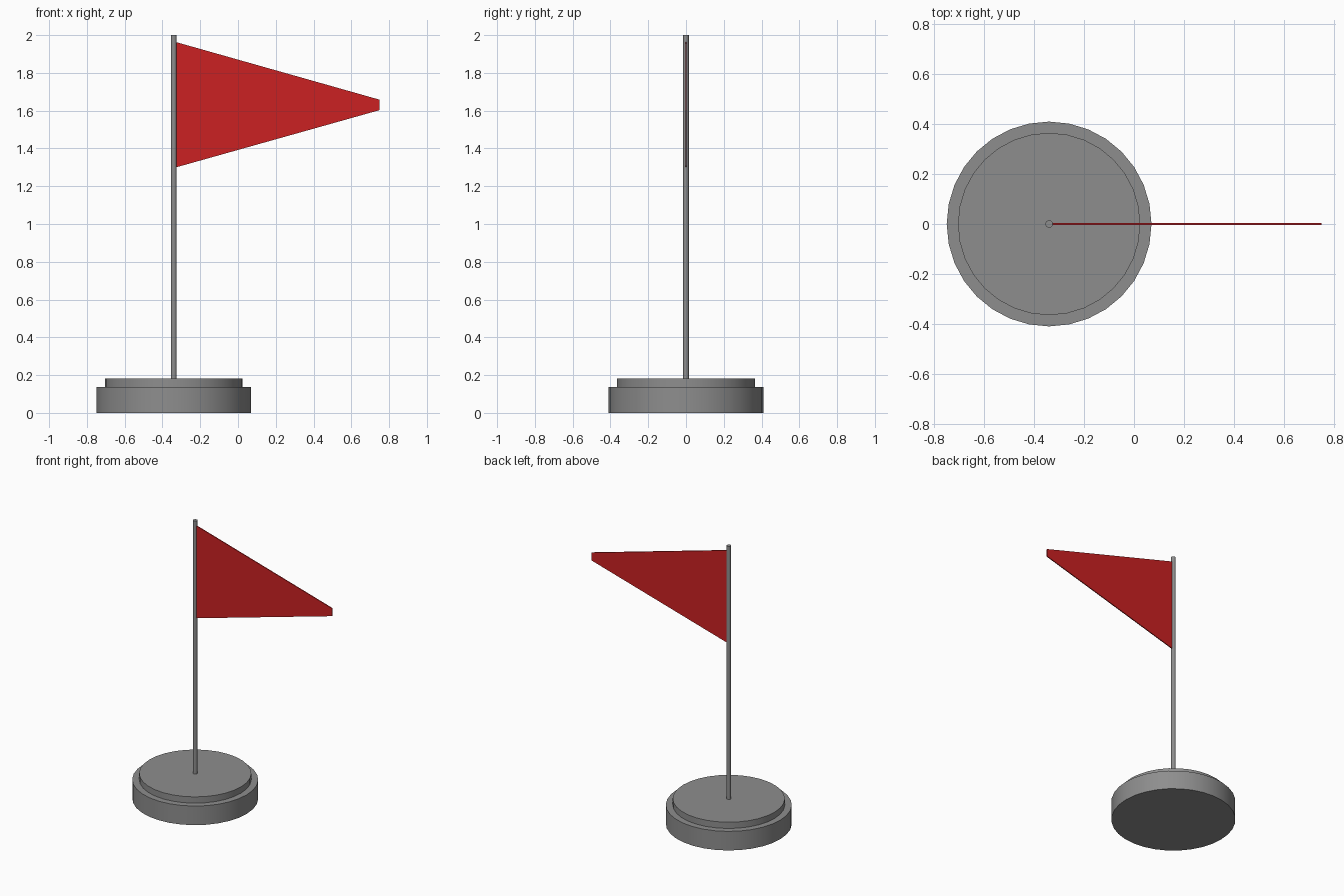
import bpy
import bmesh

if "Cube" in bpy.data.objects:
    bpy.data.objects.remove(bpy.data.objects["Cube"])

POLE_X = -0.34


def material(name, rgb):
    m = bpy.data.materials.new(name)
    m.diffuse_color = (*rgb, 1.0)
    m.use_nodes = True
    m.node_tree.nodes["Principled BSDF"].inputs["Base Color"].default_value = m.diffuse_color
    return m


grey = material("stone grey", (0.27, 0.27, 0.27))
red = material("flag red", (0.60, 0.015, 0.016))


def cylinder(name, radius, z0, z1, sides, mat):
    bpy.ops.mesh.primitive_cylinder_add(
        vertices=sides, radius=radius, depth=z1 - z0,
        location=(POLE_X, 0, (z0 + z1) / 2))
    ob = bpy.context.object
    ob.name = name
    ob.data.materials.append(mat)
    bpy.ops.object.shade_smooth_by_angle()
    return ob


# Stepped round base and the pole
cylinder("base_lower", 0.41, 0.0, 0.137, 32, grey)
cylinder("base_upper", 0.365, 0.13, 0.182, 32, grey)
cylinder("pole", 0.015, 0.17, 2.0, 16, grey)

# Pennant with a blunt tip, extruded from its outline
half = 0.0035
outline = [(-0.335, 1.298), (0.75, 1.603), (0.75, 1.658), (-0.335, 1.965)]
bm = bmesh.new()
face = bm.faces.new([bm.verts.new((x, -half, z)) for x, z in outline])
ext = bmesh.ops.extrude_face_region(bm, geom=[face])
verts = [g for g in ext["geom"] if isinstance(g, bmesh.types.BMVert)]
bmesh.ops.translate(bm, verts=verts, vec=(0, 2 * half, 0))
bmesh.ops.recalc_face_normals(bm, faces=bm.faces)
mesh = bpy.data.meshes.new("pennant")
bm.to_mesh(mesh)
bm.free()
mesh.materials.append(red)
bpy.context.collection.objects.link(bpy.data.objects.new("pennant", mesh))
